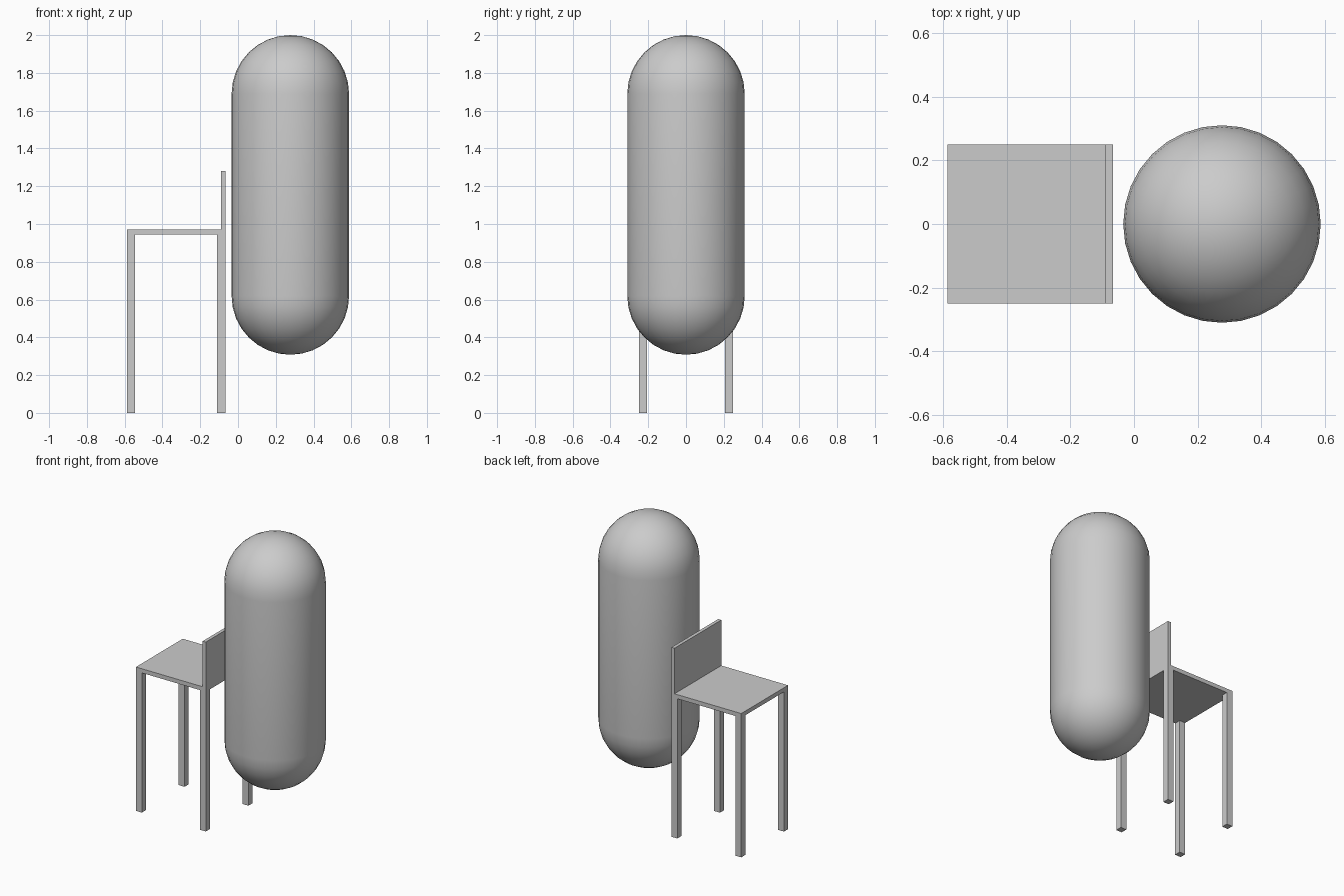
import bpy, bmesh
from math import sin, cos, pi

if "Cube" in bpy.data.objects:
    bpy.data.objects.remove(bpy.data.objects["Cube"])


def box(name, x0, x1, y0, y1, z0, z1):
    bpy.ops.mesh.primitive_cube_add(size=1, location=((x0 + x1) / 2, (y0 + y1) / 2, (z0 + z1) / 2))
    ob = bpy.context.object
    ob.name = name
    ob.scale = (x1 - x0, y1 - y0, z1 - z0)
    bpy.ops.object.transform_apply(location=False, rotation=False, scale=True)
    return ob


# Chair extents
X0, X1, W = -0.588, -0.066, 0.25
SEAT_LOW, SEAT_TOP, BACK_TOP = 0.944, 0.972, 1.28
LEG, BACK = 0.044, 0.023

# Seat slab and backrest panel
box("seat", X0, X1 - BACK, -W, W, SEAT_LOW, SEAT_TOP)
box("backrest", X1 - BACK, X1, -W, W, SEAT_LOW, BACK_TOP)

# Four legs, flush with the seat corners
for xname, x in (("front", X0), ("rear", X1 - LEG)):
    for yname, y in (("right", -W), ("left", W - LEG)):
        box(f"{xname}_{yname}_leg", x, x + LEG, y, y + LEG, 0, SEAT_LOW)


# Capsule body: half profile spun around the vertical axis
def capsule(name, x, r, z0, z1, segments=32, steps=8):
    arc = [i * pi / 2 / steps for i in range(steps + 1)]
    profile = [(r * sin(a), z0 + r - r * cos(a)) for a in arc]
    profile += [(r * cos(a), z1 - r + r * sin(a)) for a in arc]
    bm = bmesh.new()
    verts = [bm.verts.new((px, 0, pz)) for px, pz in profile]
    edges = [bm.edges.new(pair) for pair in zip(verts, verts[1:])]
    bmesh.ops.spin(bm, geom=verts + edges, cent=(0, 0, 0), axis=(0, 0, 1),
                   angle=2 * pi, steps=segments, use_merge=True)
    bmesh.ops.remove_doubles(bm, verts=bm.verts[:], dist=1e-4)
    bmesh.ops.recalc_face_normals(bm, faces=bm.faces[:])
    for f in bm.faces:
        f.smooth = True
    mesh = bpy.data.meshes.new(name)
    bm.to_mesh(mesh)
    bm.free()
    ob = bpy.data.objects.new(name, mesh)
    ob.location.x = x
    bpy.context.collection.objects.link(ob)


capsule("capsule_body", 0.277, 0.311, 0.308, 2.0)
